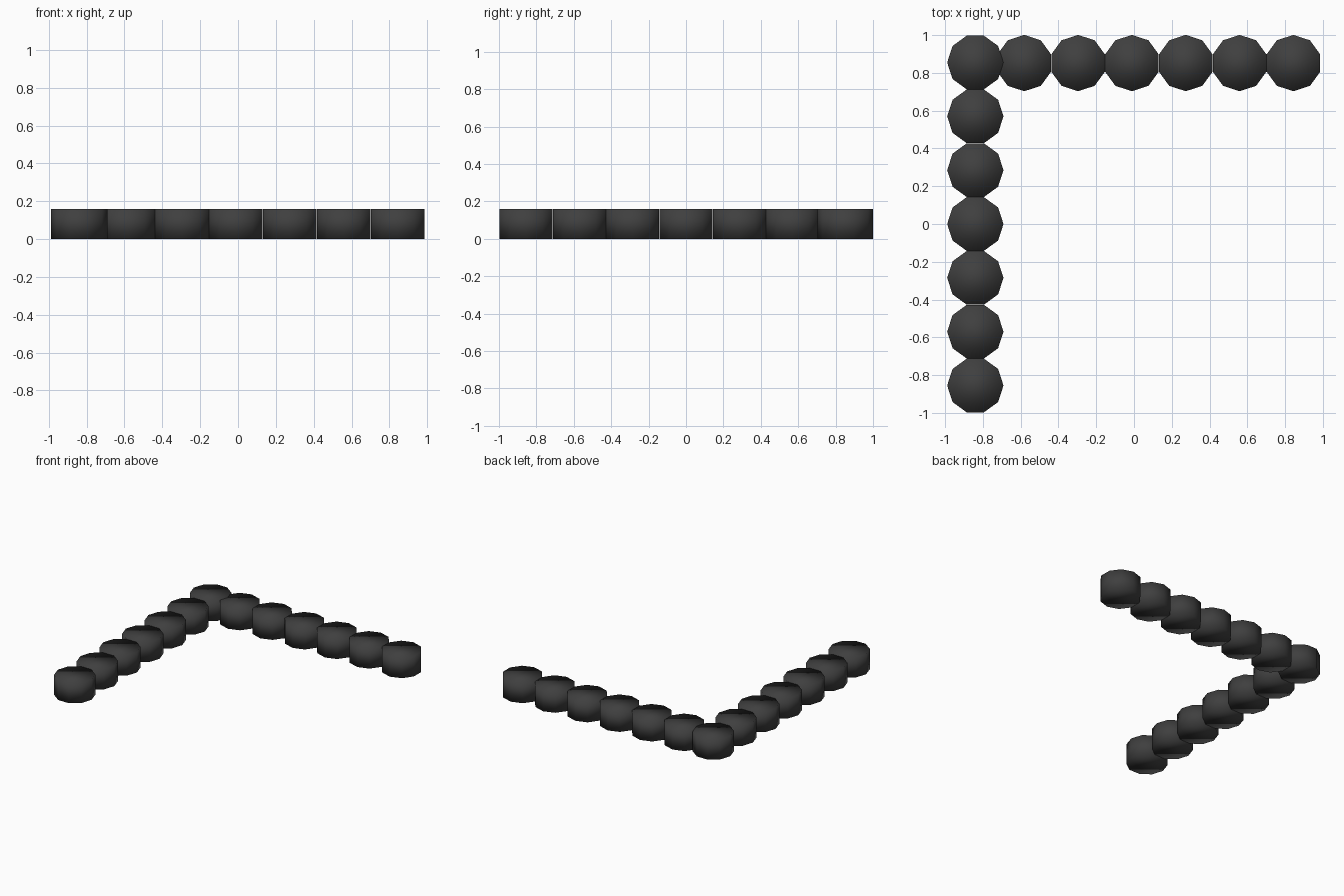
import bpy
import math

if "Cube" in bpy.data.objects:
    bpy.data.objects.remove(bpy.data.objects["Cube"])

# One dark grey colour for the whole model
grey = bpy.data.materials.new("dark_grey")
grey.diffuse_color = (0.05, 0.05, 0.05, 1)
grey.use_nodes = True
grey.node_tree.nodes["Principled BSDF"].inputs["Base Color"].default_value = grey.diffuse_color

RADIUS = 0.149
HEIGHT = 0.16
STEP = 0.285


def post(name, x, y, vertex_angle):
    """Ten-sided, smooth-shaded short post with a vertex at the given angle."""
    bpy.ops.mesh.primitive_cylinder_add(
        vertices=10, radius=RADIUS, depth=HEIGHT,
        location=(x, y, HEIGHT / 2), rotation=(0, 0, vertex_angle))
    ob = bpy.context.object
    ob.name = name
    ob.data.materials.append(grey)
    bpy.ops.object.shade_smooth()


# The cylinder primitive has its first vertex on +y
# Left column, corner included: vertices point along x
for i in range(7):
    post(f"side_post_{i + 1}", -0.84, 0.855 - i * STEP, math.pi / 2)

# Back row: vertices point along y
for i in range(6):
    post(f"back_post_{i + 1}", 0.844 - i * STEP, 0.852, 0)
